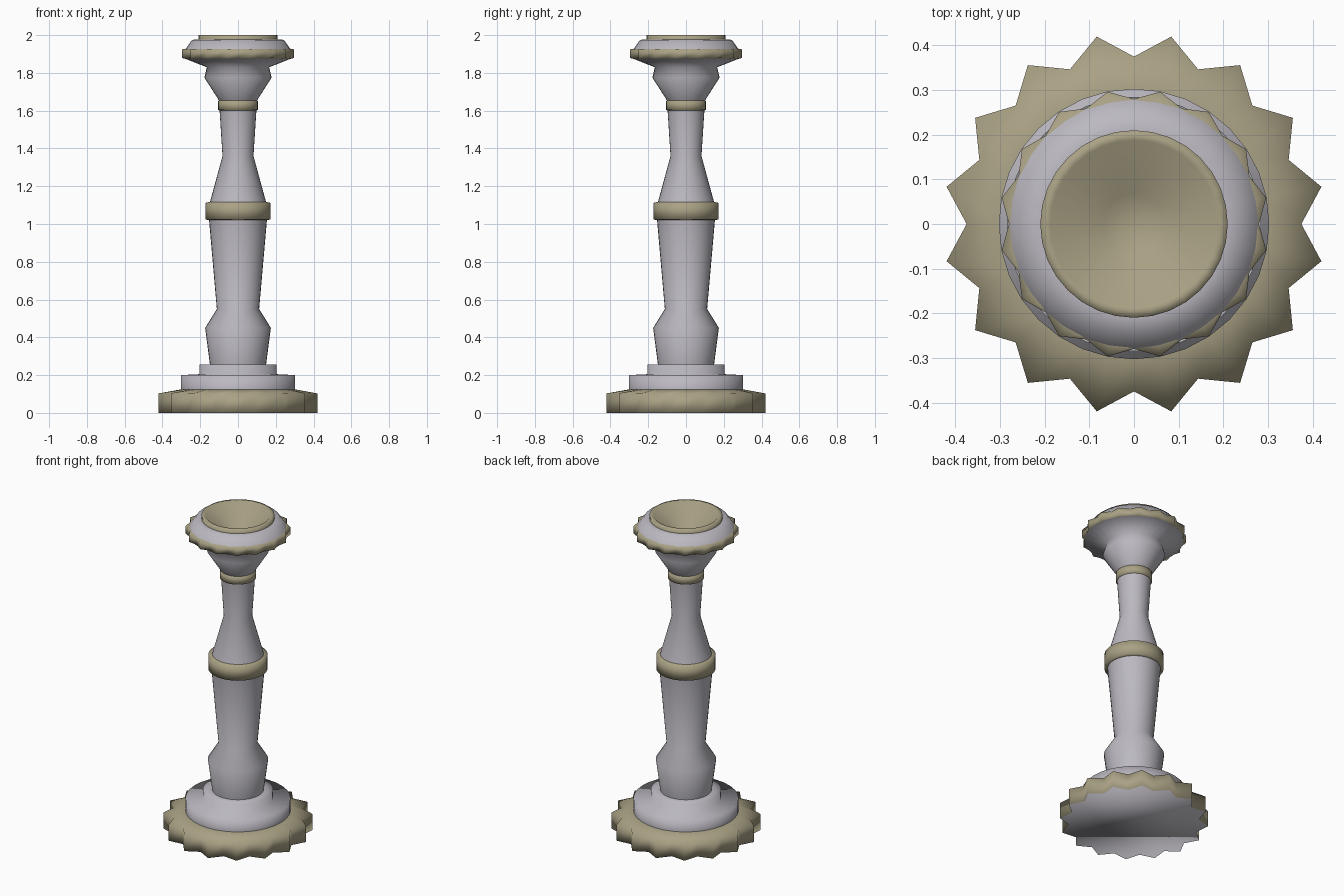
import bpy, bmesh, math

if "Cube" in bpy.data.objects:
    bpy.data.objects.remove(bpy.data.objects["Cube"])

def material(name, rgb):
    m = bpy.data.materials.new(name)
    m.diffuse_color = (*rgb, 1)
    m.use_nodes = True
    m.node_tree.nodes["Principled BSDF"].inputs["Base Color"].default_value = m.diffuse_color
    return m

GREY = material("pale_grey", (0.50, 0.485, 0.53))
GOLD = material("dull_gold", (0.40, 0.36, 0.235))

def build(name, rings, mats, cap_start=False, cap_end=False, under=None):
    """Skin a stack of equal-length point rings, ordered bottom to top on the outside."""
    bm = bmesh.new()
    vr = [[bm.verts.new(p) for p in ring] for ring in rings]
    n = len(vr[0])
    for a, b in zip(vr, vr[1:]):
        for i in range(n):
            j = (i + 1) % n
            bm.faces.new((a[i], a[j], b[j], b[i]))
    if cap_start:
        f = bm.faces.new(list(reversed(vr[0])))
        if under is not None:
            f.material_index = under
    if cap_end:
        bm.faces.new(vr[-1])
    for f in bm.faces:
        f.smooth = True
    me = bpy.data.meshes.new(name)
    bm.to_mesh(me)
    bm.free()
    for m in mats:
        me.materials.append(m)
    ob = bpy.data.objects.new(name, me)
    bpy.context.collection.objects.link(ob)
    return ob

def ring(r_even, r_odd, z, n=32):
    """Circle, or a star when the two radii differ (odd points are the tips)."""
    pts = []
    for i in range(n):
        a = 2 * math.pi * i / n
        r = r_odd if i % 2 else r_even
        pts.append((r * math.cos(a), r * math.sin(a), z))
    return pts

def lathe(name, profile, mat, **caps):
    return build(name, [ring(r, r, z) for r, z in profile], [mat], **caps)

# Star-shaped foot with grey underside
build("star_foot", [ring(0.375, 0.428, 0.0), ring(0.375, 0.428, 0.103),
                    ring(0.30, 0.30, 0.125)], [GOLD, GREY],
      cap_start=True, cap_end=True, under=1)

# Stepped plinth and lower shaft
lathe("plinth", [(0.303, 0.12), (0.303, 0.2), (0.203, 0.205), (0.203, 0.255),
                 (0.148, 0.257)], GREY)
lathe("lower_shaft", [(0.148, 0.25), (0.174, 0.45), (0.112, 0.55), (0.154, 1.03)], GREY)

# Middle collar
lathe("middle_collar", [(0.15, 1.02), (0.171, 1.024), (0.171, 1.112), (0.148, 1.117)], GOLD)

# Upper shaft
lathe("upper_shaft", [(0.15, 1.11), (0.082, 1.36), (0.098, 1.61)], GREY)

# Neck collar
lathe("neck_collar", [(0.093, 1.6), (0.105, 1.604), (0.105, 1.652), (0.09, 1.657)], GOLD)

# Flared cup under the rim
lathe("cup", [(0.098, 1.65), (0.178, 1.775), (0.165, 1.83), (0.285, 1.877)], GREY)

# Star-shaped rim band
build("star_rim", [ring(0.27, 0.27, 1.875), ring(0.28, 0.302, 1.878),
                   ring(0.28, 0.302, 1.925), ring(0.27, 0.27, 1.928)], [GOLD])

# Sloping shoulder above the rim
lathe("shoulder", [(0.279, 1.925), (0.243, 1.975), (0.208, 1.977)], GREY)

# Candle bowl, hollow inside
lathe("candle_bowl", [(0.21, 1.97), (0.21, 2.0), (0.188, 2.0), (0.068, 1.89)],
      GOLD, cap_end=True)
